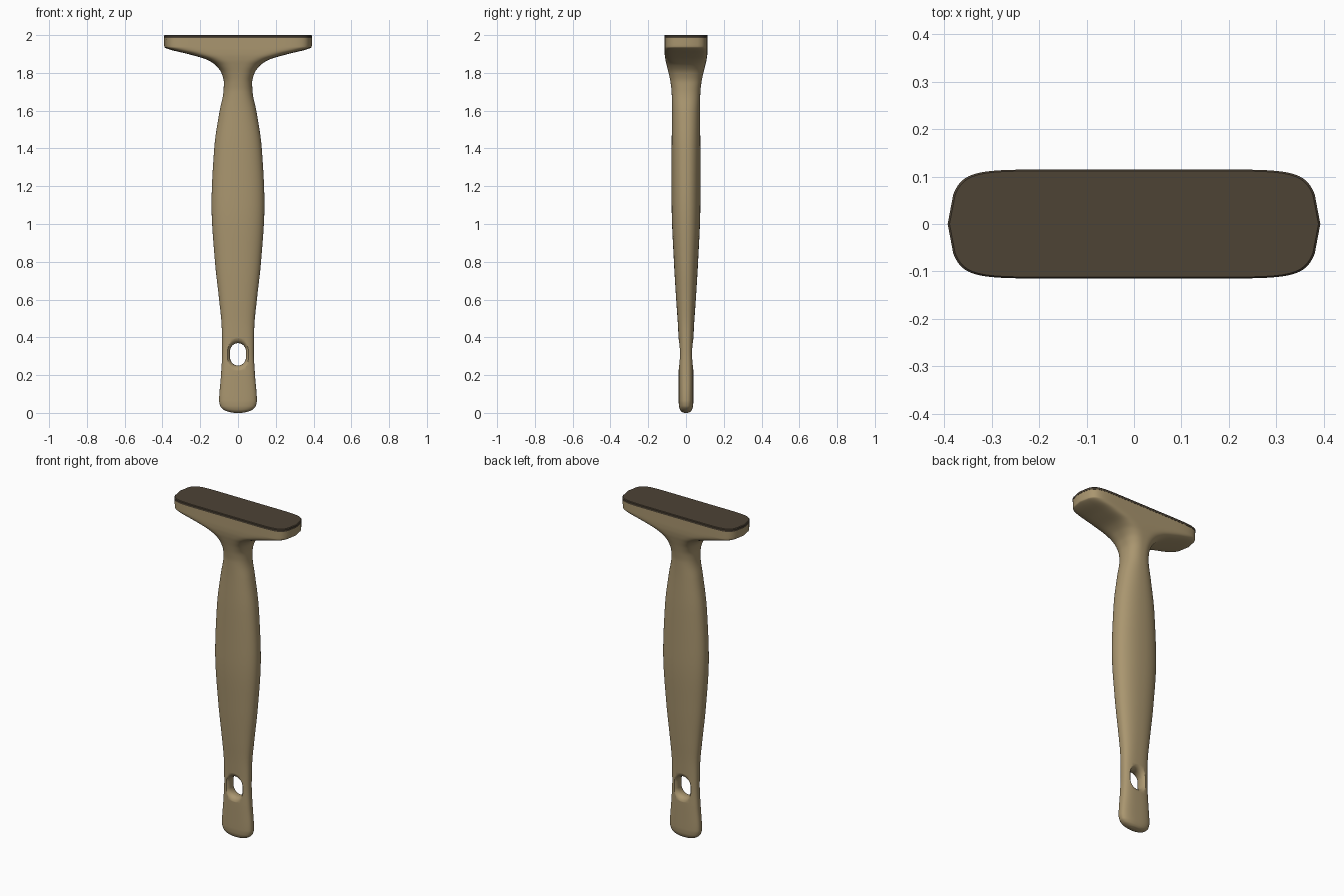
import bpy, bmesh, math

if "Cube" in bpy.data.objects:
    bpy.data.objects.remove(bpy.data.objects["Cube"])

def material(name, rgb):
    m = bpy.data.materials.new(name)
    m.diffuse_color = (*rgb, 1)
    m.use_nodes = True
    m.node_tree.nodes["Principled BSDF"].inputs["Base Color"].default_value = m.diffuse_color
    return m

tan = material("tan", (0.40, 0.305, 0.16))
dark = material("dark brown", (0.074, 0.056, 0.036))

def section(a, b, n, bulge, count=96):
    """Superellipse outline whose short ends can bulge outwards."""
    pts = []
    for i in range(count):
        t = 2 * math.pi * i / count
        c, s = math.cos(t), math.sin(t)
        x = math.copysign(abs(c) ** (2 / n), c)
        y = math.copysign(abs(s) ** (2 / n), s)
        pts.append((a * x * (1 - bulge * y * y), b * y))
    return pts

def loft(name, rings, mat):
    bm = bmesh.new()
    loops = [[bm.verts.new(p) for p in r] for r in rings]
    k = len(loops[0])
    for lo, hi in zip(loops, loops[1:]):
        for i in range(k):
            j = (i + 1) % k
            bm.faces.new((lo[i], lo[j], hi[j], hi[i]))
    bm.faces.new(loops[0][::-1])
    bm.faces.new(loops[-1])
    bmesh.ops.recalc_face_normals(bm, faces=bm.faces)
    me = bpy.data.meshes.new(name)
    bm.to_mesh(me)
    bm.free()
    me.materials.append(mat)
    ob = bpy.data.objects.new(name, me)
    bpy.context.collection.objects.link(ob)
    return ob

def smooth(ob, angle):
    bpy.ops.object.select_all(action='DESELECT')
    ob.select_set(True)
    bpy.context.view_layer.objects.active = ob
    bpy.ops.object.shade_smooth_by_angle(angle=math.radians(angle))

def interpolate(keys, steps=5):
    """Monotone cubic interpolation of key rows along their first column."""
    def slopes(c):
        d = [(q[c] - p[c]) / (q[0] - p[0]) for p, q in zip(keys, keys[1:])]
        mid = [2 * u * v / (u + v) if u * v > 0 else 0 for u, v in zip(d, d[1:])]
        return [d[0]] + mid + [d[-1]]
    m = [slopes(c) for c in range(1, len(keys[0]))]
    rows = []
    for i in range(len(keys) - 1):
        p, q = keys[i], keys[i + 1]
        h = q[0] - p[0]
        for s in range(steps):
            t = s / steps
            row = [p[0] + h * t]
            for c in range(1, len(p)):
                row.append((2*t**3 - 3*t*t + 1) * p[c] + (t**3 - 2*t*t + t) * h * m[c-1][i]
                           + (3*t*t - 2*t**3) * q[c] + (t**3 - t*t) * h * m[c-1][i+1])
            rows.append(row)
    return rows + [list(keys[-1])]

# Handle and flared head: height, half width, half depth, squareness, end bulge
keys = [
    (0.0, 0.02, 0.008, 2.4, 0), (0.006, 0.05, 0.023, 2.4, 0),
    (0.018, 0.078, 0.032, 2.5, 0), (0.036, 0.094, 0.037, 2.6, 0),
    (0.065, 0.1, 0.039, 2.7, 0), (0.2, 0.09, 0.039, 2.8, 0),
    (0.32, 0.084, 0.037, 2.8, 0), (0.45, 0.086, 0.042, 2.6, 0),
    (0.6, 0.1, 0.052, 2.4, 0), (0.8, 0.122, 0.064, 2.3, 0),
    (1.1, 0.14, 0.076, 2.3, 0), (1.4, 0.126, 0.076, 2.3, 0),
    (1.6, 0.097, 0.074, 2.3, 0), (1.7, 0.077, 0.076, 2.3, 0),
    (1.75, 0.075, 0.082, 2.4, 0), (1.8, 0.088, 0.092, 2.7, 0.01),
    (1.84, 0.118, 0.102, 3.3, 0.03), (1.87, 0.165, 0.109, 4.5, 0.05),
    (1.9, 0.265, 0.113, 6, 0.07), (1.927, 0.372, 0.114, 8, 0.09),
    (1.937, 0.39, 0.114, 9, 0.1), (1.985, 0.392, 0.114, 9, 0.1),
]
rings = [[(x, y, z) for x, y in section(a, b, n, g)] for z, a, b, n, g in interpolate(keys)]
handle = loft("handle_and_head", rings, tan)

# Hanging hole: oval cutter that flares towards both faces
flare = [(0.0, 0.042), (0.012, 0.0425), (0.02, 0.045), (0.028, 0.05),
         (0.034, 0.057), (0.038, 0.066), (0.042, 0.08)]
cut_rings = []
for y, r in [(-y, r) for y, r in flare[:0:-1]] + flare:
    ring = []
    for i in range(48):
        t = 2 * math.pi * (i + 0.5) / 48
        ring.append((r * math.cos(t), y,
                     0.31 + r * math.sin(t) + math.copysign(0.017, math.sin(t))))
    cut_rings.append(ring)
cutter = loft("hole_cutter", cut_rings, tan)
cutter.hide_render = True
mod = handle.modifiers.new("hole", 'BOOLEAN')
mod.object = cutter
mod.operation = 'DIFFERENCE'
mod.solver = 'EXACT'
bpy.context.view_layer.objects.active = handle
bpy.ops.object.modifier_apply(modifier=mod.name)
bpy.data.objects.remove(cutter)
smooth(handle, 40)

# Dark pad on top of the head
pad_rows = [(1.984, 0.393, 0.115), (1.996, 0.393, 0.115), (2.0, 0.389, 0.112)]
pad = loft("top_pad", [[(x, y, z) for x, y in section(a, b, 9, 0.1)]
                       for z, a, b in pad_rows], dark)
smooth(pad, 30)
